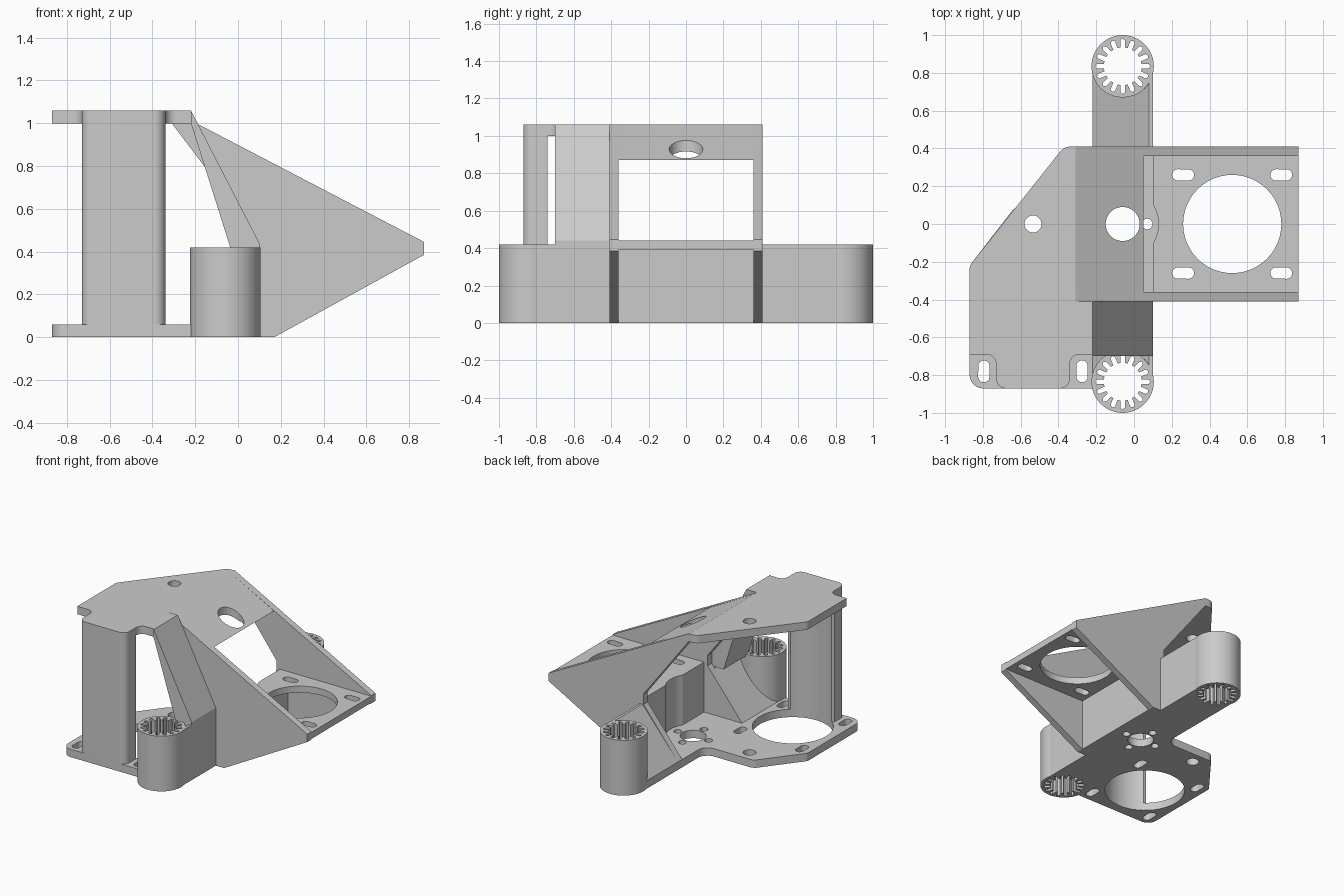
import bpy, bmesh
from math import cos, sin, pi, tan, acos
from mathutils import Vector

cube = bpy.data.objects.get("Cube")
if cube:
    bpy.data.objects.remove(cube, do_unlink=True)

grey = bpy.data.materials.new("plain grey")
grey.use_nodes = True
colour = (0.6, 0.6, 0.6, 1)
grey.diffuse_color = colour
grey.node_tree.nodes["Principled BSDF"].inputs["Base Color"].default_value = colour


def rounded(points):
    """Outline whose corners (x, y, radius) are replaced by arcs."""
    out = []
    for i, (x, y, r) in enumerate(points):
        p = Vector((x, y))
        if r == 0:
            out.append(p)
            continue
        a = (Vector(points[i - 1][:2]) - p).normalized()
        b = (Vector(points[(i + 1) % len(points)][:2]) - p).normalized()
        half = acos(max(-1, min(1, a.dot(b)))) / 2
        centre = p + (a + b).normalized() * r / sin(half)
        start, end = p + a * r / tan(half) - centre, p + b * r / tan(half) - centre
        for k in range(9):
            out.append(centre + start.lerp(end, k / 8).normalized() * r)
    return out


def prism(name, points, low, high, axis="z"):
    """Extrude an outline along z, or an (x, z) side profile along y."""
    bm = bmesh.new()
    place = (lambda p, h: (p[0], p[1], h)) if axis == "z" else (lambda p, h: (p[0], h, p[1]))
    face = bm.faces.new([bm.verts.new(place(p, low)) for p in points])
    moved = bmesh.ops.extrude_face_region(bm, geom=[face])["geom"]
    step = (0, 0, high - low) if axis == "z" else (0, high - low, 0)
    bmesh.ops.translate(bm, vec=step, verts=[v for v in moved if isinstance(v, bmesh.types.BMVert)])
    # The first face stays behind as the lower cap
    bmesh.ops.recalc_face_normals(bm, faces=bm.faces)
    mesh = bpy.data.meshes.new(name)
    bm.to_mesh(mesh)
    bm.free()
    mesh.materials.append(grey)
    ob = bpy.data.objects.new(name, mesh)
    bpy.context.collection.objects.link(ob)
    return ob


def box(name, x0, x1, y0, y1, z0, z1):
    return prism(name, [(x0, y0), (x1, y0), (x1, y1), (x0, y1)], z0, z1)


def arc(x, y, r, start=0, end=2 * pi, n=48):
    return [(x + r * cos(start + (end - start) * i / n),
             y + r * sin(start + (end - start) * i / n)) for i in range(n)]


def cylinder(name, x, y, r, low=-0.1, high=1.2):
    return prism(name, arc(x, y, r), low, high)


def slot(x, y, r, dx, dy, low, high):
    turn = 0 if dx == 0 else -pi / 2
    points = arc(x + dx, y + dy, r, turn, turn + pi, 12) + arc(x - dx, y - dy, r, turn + pi, turn + 2 * pi, 12)
    return prism("cutter", points, low, high)


def toothed_bore(x, y):
    """Bearing bore with grease slots all round."""
    points, n = [], 16
    for i in range(n):
        a = 2 * pi * i / n
        for r, w in ((0.1, -0.125), (0.138, -0.09), (0.147, 0), (0.138, 0.09), (0.1, 0.125)):
            points.append((x + r * cos(a + w), y + r * sin(a + w)))
    return prism("cutter", points, -0.1, 0.6)


parts, cutters = [], []


def cut(ob, *tools):
    if ob not in parts:
        parts.append(ob)
    for tool in tools:
        mod = ob.modifiers.new("cut", "BOOLEAN")
        mod.operation, mod.solver, mod.object = "DIFFERENCE", "EXACT", tool
        tool.hide_render = True
        if tool not in cutters:
            cutters.append(tool)


ROD_X, ROD_Y, MOTOR_X, MOTOR_Y = -0.06, 0.835, -0.535, -0.52

# Shared cutters
screw_hole = cylinder("cutter", ROD_X, 0, 0.09)
nut_recess = cylinder("cutter", ROD_X, 0, 0.19, 0.06, 0.6)
end_hole = cylinder("cutter", MOTOR_X, 0, 0.045)
motor_hole = cylinder("cutter", MOTOR_X, MOTOR_Y, 0.28, -0.1, 0.99)
bores = {s: toothed_bore(ROD_X, s * ROD_Y) for s in (-1, 1)}

# Base plate with motor and nut holes
base = prism("base_plate", rounded([
    (-0.87, -0.87, 0.07), (-0.2, -0.87, 0), (-0.2, -0.41, 0), (0.1, -0.41, 0), (0.1, 0.41, 0),
    (-0.22, 0.41, 0), (-0.22, 0.09, 0.08), (-0.63, 0.09, 0.06), (-0.87, -0.22, 0.05)]), 0, 0.06)
cut(base, screw_hole, end_hole, motor_hole, bores[-1])
for sx in (-1, 1):
    for sy in (-1, 1):
        cut(base, slot(MOTOR_X + sx * 0.26, MOTOR_Y + sy * 0.26, 0.03, 0, 0.028, -0.1, 0.2))
for i in range(4):
    cut(base, cylinder("cutter", ROD_X + 0.13 * cos(i * pi / 2), 0.13 * sin(i * pi / 2), 0.028, -0.1, 0.2))

# Top plate, notched above the motor screws
top = prism("top_plate", rounded([
    (-0.87, -0.69, 0), (-0.73, -0.69, 0.05), (-0.73, -0.87, 0.05), (-0.34, -0.87, 0.05),
    (-0.34, -0.69, 0.05), (-0.22, -0.69, 0), (-0.22, -0.41, 0), (-0.31, -0.41, 0),
    (-0.31, 0.41, 0), (-0.37, 0.41, 0.07), (-0.87, -0.22, 0.05)]), 1.0, 1.06)
cut(top, end_hole)

# Column joining the two plates
column = prism("column", rounded([
    (-0.73, -0.74, 0), (-0.73, -0.87, 0.05), (-0.34, -0.87, 0.05), (-0.34, -0.74, 0)]), 0.03, 1.03)
cut(column, motor_hole)

# Sloped plate and the brace running down to the front rod holder
slope = prism("sloped_plate", [(-0.31, 1.06), (0.05, 0.87), (-0.06, 0.87), (-0.31, 1.0)], -0.36, 0.36, "y")
cut(slope, screw_hole)
prism("front_brace", [(-0.22, 1.06), (0.1, 0.44), (0.1, 0.4), (-0.03, 0.4), (-0.22, 1.0)], -0.7, -0.41, "y")

# Side walls, arms and toothed rod holders
for s, side in ((-1, "front"), (1, "back")):
    prism(side + "_side_wall", [
        (-0.31, 1.06), (0.87, 0.445), (0.87, 0.385), (0.17, 0), (-0.22, 0), (-0.22, 0.06),
        (0.07, 0.42), (0.07, 0.5), (-0.31, 1.0)], s * 0.36, s * 0.41, "y")
    arm = prism(side + "_arm", [
        (0.1, 0), (-0.22, 0), (-0.22, 0.06), (0.08, 0.42), (0.1, 0.42)], s * 0.41, s * ROD_Y, "y")
    holder = cylinder(side + "_rod_holder", ROD_X, s * ROD_Y, 0.165, 0, 0.42)
    cut(arm, bores[s])
    cut(holder, bores[s])

# Upright wall hollowed for the nut
wall = box("upright_wall", 0.1, 0.17, -0.36, 0.36, 0, 0.44)
cut(wall, nut_recess)

# Level mounting plate
mount = box("mounting_plate", 0.15, 0.87, -0.36, 0.36, 0.39, 0.44)
cut(mount, cylinder("cutter", 0.52, 0, 0.26))
for sx in (-1, 1):
    for sy in (-1, 1):
        cut(mount, slot(0.52 + sx * 0.26, sy * 0.26, 0.03, 0.028, 0, 0.3, 0.6))

# Apply the cuts, drop the cutters and smooth the round faces
for ob in parts:
    bpy.ops.object.select_all(action="DESELECT")
    ob.select_set(True)
    bpy.context.view_layer.objects.active = ob
    for mod in list(ob.modifiers):
        bpy.ops.object.modifier_apply(modifier=mod.name)
    bpy.ops.object.shade_smooth_by_angle(angle=0.5)
for tool in cutters:
    bpy.data.objects.remove(tool, do_unlink=True)
